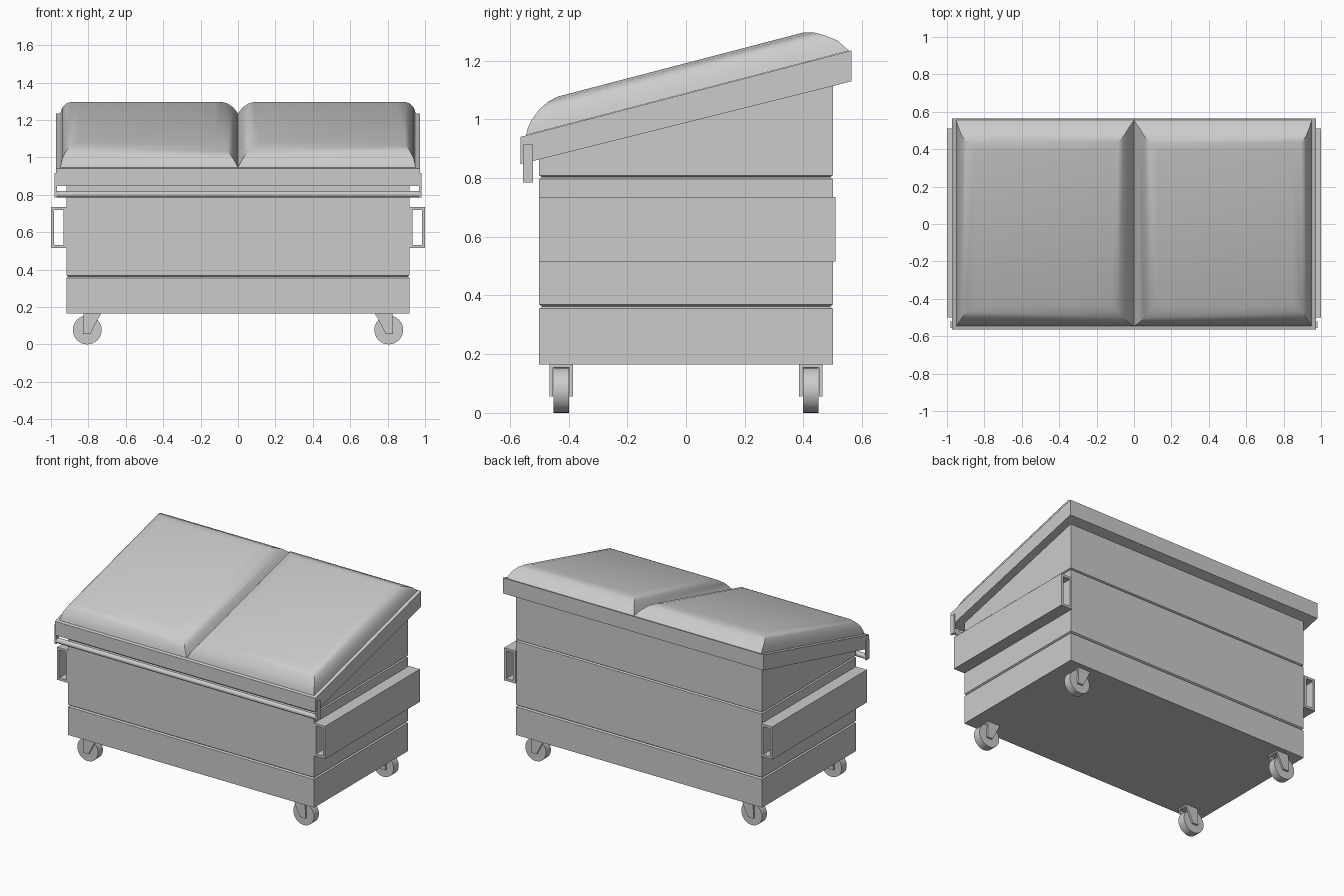
import bpy, bmesh, math

if "Cube" in bpy.data.objects:
    bpy.data.objects.remove(bpy.data.objects["Cube"])

SLOPE = 0.261


def top_z(y):
    return 1.0875 + SLOPE * y


def finish(name, bm, smooth=None):
    bmesh.ops.recalc_face_normals(bm, faces=bm.faces[:])
    me = bpy.data.meshes.new(name)
    bm.to_mesh(me)
    bm.free()
    ob = bpy.data.objects.new(name, me)
    bpy.context.collection.objects.link(ob)
    if smooth:
        bpy.ops.object.select_all(action='DESELECT')
        ob.select_set(True)
        bpy.context.view_layer.objects.active = ob
        bpy.ops.object.shade_smooth_by_angle(angle=math.radians(smooth))
    return ob


def loft(name, rings, smooth=None, closed=False):
    """Skin a stack of equal-length point rings; cap the ends or close the loop."""
    bm = bmesh.new()
    vs = [[bm.verts.new(p) for p in r] for r in rings]
    n = len(rings[0])
    pairs = list(zip(vs, vs[1:])) + ([(vs[-1], vs[0])] if closed else [])
    for a, b in pairs:
        for i in range(n):
            j = (i + 1) % n
            bm.faces.new((a[i], a[j], b[j], b[i]))
    if not closed:
        bm.faces.new(vs[0])
        bm.faces.new(vs[-1])
    return finish(name, bm, smooth)


def rect(x0, x1, y0, y1, zf):
    return [(x, y, zf(y)) for x, y in ((x0, y0), (x1, y0), (x1, y1), (x0, y1))]


def box(name, x0, x1, y0, y1, z0, z1):
    return loft(name, [rect(x0, x1, y0, y1, lambda y, z=z: z) for z in (z0, z1)])


# Body: straight walls with two pressed grooves and a slanted top
rings = []
for inset, z in ((0, .165), (0, .355), (.01, .362), (0, .369),
                 (0, .797), (.01, .803), (0, .809)):
    rings.append(rect(-.918 + inset, .918 - inset, -.5 + inset, .5 - inset, lambda y, z=z: z))
rings.append(rect(-.918, .918, -.5, .5, lambda y: top_z(y) - .03))
loft("body", rings)

# Slanted rim overhanging the body
loft("rim", [rect(-.973, .973, -.563, .563, lambda y: top_z(y) - .093 - .012 * (y + .56) / 1.12),
             rect(-.973, .973, -.563, .563, top_z)])

# Two pillow lids; each row: front, back, outer, inner inset and height
LID = ((0, 0, 0, 0, 0), (.006, .018, .005, .012, .022), (.018, .04, .012, .028, .046),
       (.045, .085, .03, .055, .076), (.075, .12, .055, .085, .094), (.108, .155, .1, .125, .103))
for s, side in ((-1, "left"), (1, "right")):
    rings = [rect(s * inn, s * (.95 - out), -.545 + f, .555 - b,
                  lambda y, h=h: top_z(y) + h + .001) for f, b, out, inn, h in LID]
    loft(side + "_lid", rings, smooth=40)

# Front bar with end brackets
bm = bmesh.new()
bmesh.ops.create_cone(bm, cap_ends=True, segments=12, radius1=.017, radius2=.017, depth=1.95)
for v in bm.verts:
    v.co = (v.co.z, v.co.x - .538, v.co.y + .803)
finish("front_bar", bm, 40)

for s, side in ((-1, "left"), (1, "right")):
    box(side + "_bar_bracket", s * .969, s * .98, -.556, -.521, .785, .915)

    # Hollow fork pocket, open at both ends
    def tube(y, t):
        return [(s * x, y, z) for x, z in ((.916 + t, .515 + t), (1 - t, .515 + t),
                                           (1 - t, .735 - t), (.916 + t, .735 - t))]
    loft(side + "_fork_pocket", [tube(-.5, 0), tube(.51, 0), tube(.51, .016), tube(-.5, .016)],
         closed=True)

    # Casters: wheel, tapered fork cheeks, top plate
    for yc, end in ((-.425, "front"), (.425, "back")):
        tag = f"{end}_{side}_"
        bm = bmesh.new()
        bmesh.ops.create_cone(bm, cap_ends=True, segments=32, radius1=.077, radius2=.077, depth=.053)
        for v in bm.verts:
            v.co = (v.co.x + s * .806, v.co.z + yc, v.co.y + .077)
        finish(tag + "wheel", bm, 40)
        for k in (-1, 1):
            loft(f"{tag}fork_{'inner' if k * yc < 0 else 'outer'}",
                 [[(s * x, yc + k * d, z) for x, z in
                   ((.733, .167), (.825, .167), (.83, .055), (.79, .055))] for d in (.028, .04)])
        box(tag + "caster_plate", s * .736, s * .824, yc - .04, yc + .04, .155, .167)
